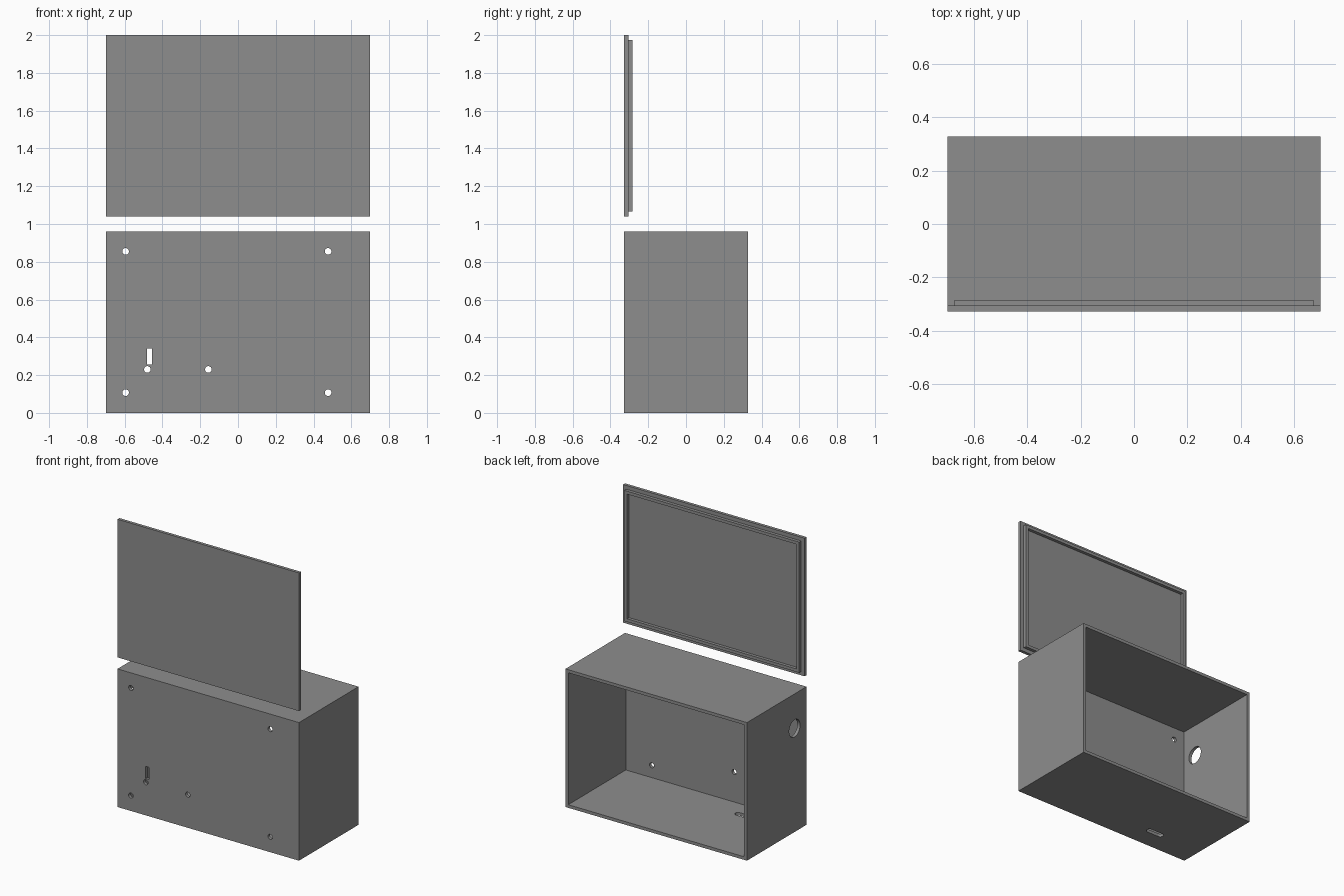
import bpy, bmesh, math
from mathutils import Matrix, Vector

if "Cube" in bpy.data.objects:
    bpy.data.objects.remove(bpy.data.objects["Cube"])

W, D, H = 0.698, 0.327, 0.96     # half width, half depth, height of the case
T = 0.0215                       # wall thickness
LID_Z = 1.04                     # underside of the raised lid

grey = bpy.data.materials.new("grey plastic")
grey.diffuse_color = (0.27, 0.27, 0.27, 1)
grey.use_nodes = True
grey.node_tree.nodes["Principled BSDF"].inputs["Base Color"].default_value = grey.diffuse_color


def add(name, bm):
    me = bpy.data.meshes.new(name)
    bmesh.ops.recalc_face_normals(bm, faces=bm.faces)
    bm.to_mesh(me)
    bm.free()
    me.materials.append(grey)
    ob = bpy.data.objects.new(name, me)
    bpy.context.collection.objects.link(ob)
    return ob


def box(name, lo, hi):
    bm = bmesh.new()
    lo, hi = Vector(lo), Vector(hi)
    m = Matrix.Translation((lo + hi) / 2) @ Matrix.Diagonal((*(hi - lo), 1))
    bmesh.ops.create_cube(bm, size=1, matrix=m)
    return add(name, bm)


def round_slot(name, centre, axis, r, straight=0.0, n=32):
    """Round or stadium-shaped plug running through a wall along an axis."""
    bm = bmesh.new()
    pts = []
    for i in range(n):
        a = 2 * math.pi * (i + 0.5) / n
        x = r * math.cos(a)
        pts.append((x + math.copysign(straight / 2, x), r * math.sin(a), -0.05))
    face = bm.faces.new([bm.verts.new(p) for p in pts])
    ext = bmesh.ops.extrude_face_region(bm, geom=[face])["geom"]
    bmesh.ops.translate(bm, vec=(0, 0, 0.1),
                        verts=[v for v in ext if isinstance(v, bmesh.types.BMVert)])
    rot = {"x": Matrix.Rotation(math.pi / 2, 4, "Y"),
           "y": Matrix.Rotation(math.pi / 2, 4, "X"),
           "z": Matrix.Identity(4)}[axis]
    bm.transform(Matrix.Translation(centre) @ rot)
    return add(name, bm)


def cut(target, cutter):
    mod = target.modifiers.new("cut", "BOOLEAN")
    mod.operation, mod.solver, mod.object = "DIFFERENCE", "EXACT", cutter
    bpy.context.view_layer.objects.active = target
    bpy.ops.object.modifier_apply(modifier=mod.name)
    bpy.data.objects.remove(cutter)


# Case, open at the back
case = box("case", (-W, -D, 0), (W, D, H))
cut(case, box("cavity", (-W + T, -D + T, T), (W - T, D + 0.1, H - T)))

# Screw holes in the front wall
for x, z in [(-0.595, 0.855), (0.477, 0.855), (-0.595, 0.107), (0.477, 0.107),
             (-0.48, 0.23), (-0.157, 0.23)]:
    cut(case, round_slot("screw_hole", (x, -D, z), "y", 0.0175))

# Upright slot in the front wall
cut(case, box("front_slot", (-0.481, -D - 0.05, 0.256), (-0.455, -D + 0.05, 0.34)))

# Two large cable holes in the left wall
for z, r in [(0.72, 0.06), (0.507, 0.052)]:
    cut(case, round_slot("cable_hole", (-W, -0.196, z), "x", r, n=48))

# Rounded slot in the floor
cut(case, round_slot("floor_slot", (-0.323, -0.175, 0), "z", 0.021, straight=0.09))

# Lid: stepped plate with a raised rim on its back
i, j = 0.026, 0.047              # outer and inner inset of the rim
y1, y2 = -D + T, -D + 2 * T
lid = box("lid", (-W, -D, LID_Z), (W, y1, 2))
rim = box("lid_rim", (-W + i, y1, LID_Z + i), (W - i, y2, 2 - i))
cut(rim, box("rim_opening", (-W + j, y1 - 0.1, LID_Z + j), (W - j, y2 + 0.1, 2 - j)))
